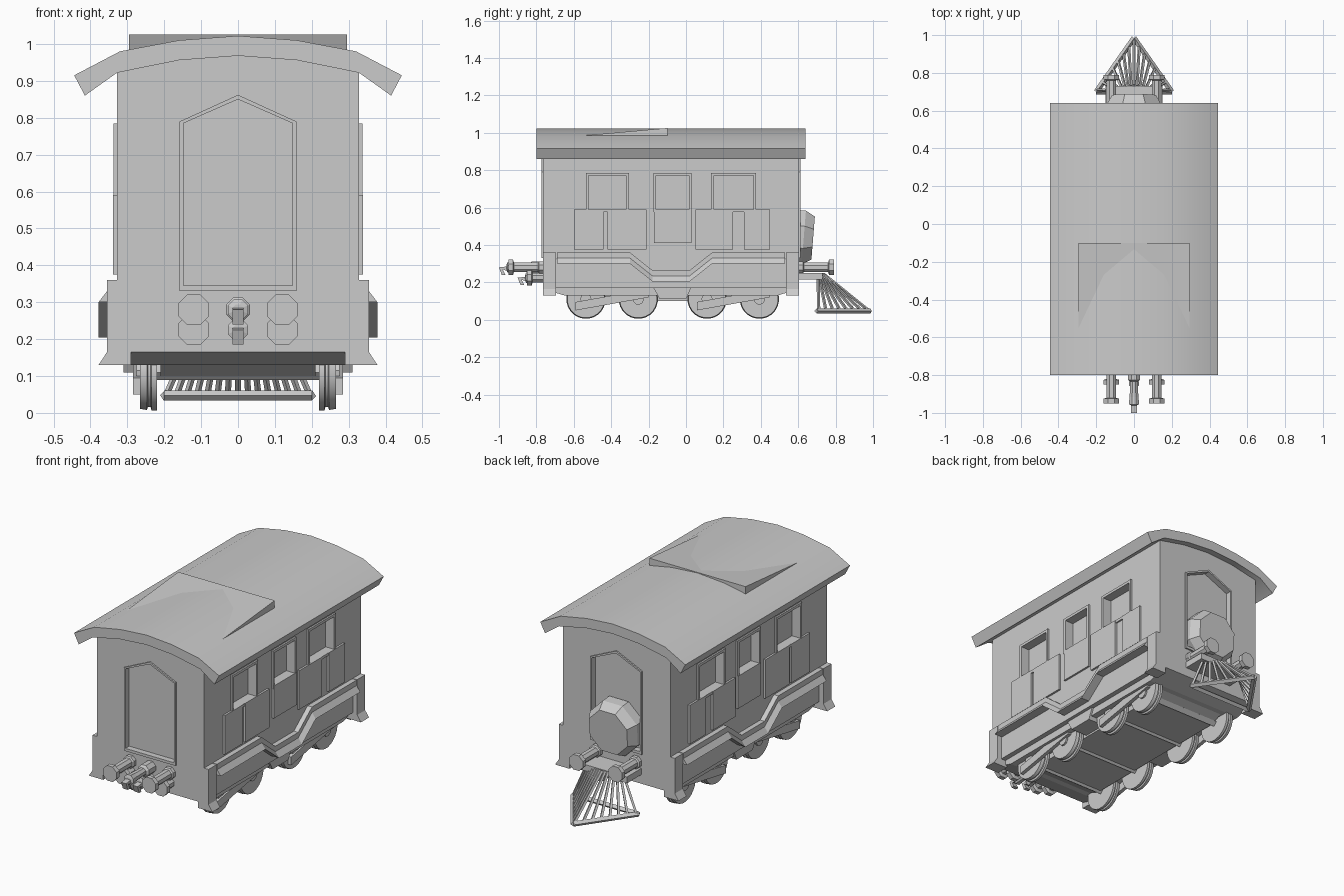
import bpy, bmesh, math
from mathutils import Vector

if "Cube" in bpy.data.objects:
    bpy.data.objects.remove(bpy.data.objects["Cube"])

grey = bpy.data.materials.new("plain grey")
grey.use_nodes = True
grey.diffuse_color = (0.6, 0.6, 0.6, 1)
grey.node_tree.nodes["Principled BSDF"].inputs["Base Color"].default_value = grey.diffuse_color


def finish(name, bm, smooth=False):
    bmesh.ops.recalc_face_normals(bm, faces=bm.faces)
    mesh = bpy.data.meshes.new(name)
    bm.to_mesh(mesh)
    bm.free()
    mesh.materials.append(grey)
    ob = bpy.data.objects.new(name, mesh)
    bpy.context.collection.objects.link(ob)
    if smooth:
        bpy.ops.object.select_all(action='DESELECT')
        ob.select_set(True)
        bpy.context.view_layer.objects.active = ob
        bpy.ops.object.shade_smooth_by_angle(angle=math.radians(35))
    return ob


def loft(name, rings, smooth=False):
    """Closed skin through a list of equal rings, capped at both ends."""
    bm = bmesh.new()
    loops = [[bm.verts.new(p) for p in ring] for ring in rings]
    n = len(loops[0])
    for a, b in zip(loops, loops[1:]):
        for i in range(n):
            j = (i + 1) % n
            bm.faces.new((a[i], a[j], b[j], b[i]))
    bm.faces.new(loops[0])
    bm.faces.new(loops[-1])
    return finish(name, bm, smooth)


def along_y(name, outline, y0, y1, smooth=False):
    return loft(name, [[(x, y, z) for x, z in outline] for y in (y0, y1)], smooth)


def along_x(name, outline, x0, x1):
    return loft(name, [[(x, y, z) for y, z in outline] for x in (x0, x1)])


def box(name, x0, x1, y0, y1, z0, z1):
    return along_y(name, [(x0, z0), (x1, z0), (x1, z1), (x0, z1)], y0, y1)


def turned(name, base, axis, profile, sides):
    """Lathe (distance, radius) pairs around an axis."""
    axis = Vector(axis).normalized()
    u = axis.orthogonal().normalized()
    v = axis.cross(u)
    angles = [math.tau * (i + 0.5) / sides for i in range(sides)]
    return loft(name, [[Vector(base) + axis * d + (u * math.cos(a) + v * math.sin(a)) * r
                        for a in angles] for d, r in profile], sides > 12)


def bar(name, a, b, width):
    a, b = Vector(a), Vector(b)
    return turned(name, a, b - a, [(0, width * 0.7), ((b - a).length, width * 0.7)], 4)


def cut(target, cutters):
    for c in cutters:
        c.hide_render = True
        mod = target.modifiers.new("opening", 'BOOLEAN')
        mod.operation, mod.solver, mod.object = 'DIFFERENCE', 'EXACT', c
    bpy.context.view_layer.objects.active = target
    for mod in list(target.modifiers):
        bpy.ops.object.modifier_apply(modifier=mod.name)


def mirrored(half):
    """Complete an outline whose first half has x > 0."""
    return half + [(-x, z) for x, z in reversed(half) if x > 0]


FRONT, BACK = -0.765, 0.605

# Carriage body and arched roof
body = along_y("carriage_body", mirrored([(0.328, 0.17), (0.328, 0.93), (0.16, 0.965), (0, 0.975)]), FRONT, BACK)
top = [(0.444, 0.915), (0.32, 0.98), (0.16, 1.01), (0, 1.022)]
under = [(0.415, 0.86), (0.328, 0.922), (0.16, 0.956), (0, 0.968)]
outline = top + [(-x, z) for x, z in top[-2::-1]] + [(-x, z) for x, z in under] + under[-2::-1]
along_y("roof", outline, -0.80, 0.64, True)
along_x("roof_hatch", [(-0.10, 0.96), (-0.10, 1.025), (-0.55, 0.985), (-0.55, 0.96)], -0.295, 0.295)

# Windows, their frames and the lower side panels
windows = [(-0.53, -0.31), (-0.17, 0.025), (0.14, 0.37)]
panels = [(-0.60, -0.44), (-0.42, -0.21), (-0.17, 0.03), (0.05, 0.25), (0.31, 0.45)]
cutters = []
for s in (1, -1):
    for y0, y1 in windows:
        c = box("window_cutter", s * 0.285, s * 0.4, y0 + 0.01, y1 - 0.01, 0.59, 0.77)
        frame = box("window_frame", s * 0.32, s * 0.337, y0 - 0.005, y1 + 0.005, 0.575, 0.785)
        cut(frame, [c])
        cutters.append(c)
    for i, (y0, y1) in enumerate(panels):
        low = 0.41 if i == 2 else 0.375
        box("side_panel", s * 0.32, s * 0.339, y0, y1, low, 0.59)

# Pointed end doors
def door(w, low, shoulder, tip):
    return mirrored([(w, low), (w, shoulder), (0, tip)])

for end, out in ((FRONT, -1), (BACK, 1)):
    c = along_y("door_cutter", door(0.148, 0.345, 0.785, 0.85), end - out * 0.025, end + out * 0.1)
    frame = along_y("door_frame", door(0.158, 0.33, 0.79, 0.862), end - out * 0.01, end + out * 0.008)
    cut(frame, [c])
    cutters.append(c)
cut(body, cutters)
for c in cutters:
    bpy.data.objects.remove(c)

# Underfloor
along_x("underfloor", [(FRONT, 0.18), (FRONT, 0.165), (-0.65, 0.13), (0.49, 0.13), (BACK, 0.165), (BACK, 0.18)], -0.30, 0.30)
along_x("belly", [(-0.64, 0.14), (-0.55, 0.10), (0.39, 0.10), (0.48, 0.14)], -0.21, 0.21)

# Side sills that dip between the wheel sets, with flared lower edges
sill_path = [(-0.69, 0.33), (-0.30, 0.33), (-0.18, 0.235), (0.02, 0.235), (0.14, 0.33), (0.53, 0.33)]
section = [(0.31, 0.03), (0.355, 0.03), (0.355, 0), (0.378, -0.03), (0.31, -0.03)]
post_section = [(0.29, 0.195), (0.355, 0.195), (0.355, 0), (0.378, -0.035), (0.29, -0.035)]
for s in (1, -1):
    loft("side_sill", [[(s * x, y, z + dz) for x, dz in section] for y, z in sill_path])
    for y0, y1 in ((FRONT, -0.695), (0.535, BACK)):
        loft("corner_post", [[(s * x, y, 0.165 + dz) for x, dz in post_section] for y in (y0, y1)])
    along_x("side_tank", [(-0.19, 0.20), (-0.14, 0.11), (0.0, 0.11), (0.04, 0.20)], s * 0.2, s * 0.31)

# Wheel sets with frames and side rods
wheel = [(0, 0.105), (0.014, 0.105), (0.017, 0.095), (0.024, 0.095), (0.027, 0.103), (0.045, 0.10)]
for yc in (-0.395, 0.2525):
    for y in (yc - 0.14, yc + 0.14):
        bar("axle", (-0.23, y, 0.11), (0.23, y, 0.11), 0.03)
        for s in (1, -1):
            turned("wheel", (s * 0.22, y, 0.11), (s, 0, 0), wheel, 24)
            turned("wheel_hub", (s * 0.26, y, 0.11), (s, 0, 0), [(0, 0.03), (0.015, 0.03)], 10)
    for s in (1, -1):
        along_x("wheel_set_frame", [(yc - 0.21, 0.19), (yc - 0.14, 0.25), (yc + 0.14, 0.25), (yc + 0.21, 0.19),
                                    (yc + 0.11, 0.21), (yc - 0.11, 0.21)], s * 0.25, s * 0.315)
        along_x("side_rod", [(yc - 0.195, 0.05), (yc + 0.195, 0.12), (yc + 0.195, 0.165), (yc - 0.195, 0.095)],
                s * 0.265, s * 0.285)

# Buffers and couplers; the front carries a second, lower set
buffer_shape = [(0, 0.035), (0.02, 0.035), (0.025, 0.027), (0.155, 0.027), (0.16, 0.045), (0.185, 0.045)]
coupler_shape = [(0, 0.035), (0.06, 0.035), (0.07, 0.022), (0.15, 0.025), (0.19, 0.03), (0.195, 0.015)]
hook = [(0.19, 0.005), (0.235, 0.0), (0.22, -0.04), (0.2, -0.04), (0.215, -0.01), (0.19, -0.02)]
for y, z, out in ((FRONT, 0.28, -1), (FRONT + 0.1, 0.225, -1), (BACK, 0.28, 1)):
    for x in (-0.12, 0.12):
        turned("buffer", (x, y, z), (0, out, 0), buffer_shape, 8)
    if out < 0:
        turned("coupler", (0, y, z), (0, out, 0), coupler_shape, 8)
        along_x("coupler_hook", [(y - d, z + h) for d, h in hook], -0.015, 0.015)

# Round end drum
turned("end_drum", (0, BACK - 0.03, 0.445), (0, 1, -0.08), [(0, 0.155), (0.055, 0.155), (0.105, 0.125)], 8)

# Track guard: triangular foot and fanned slats
box("guard_mount", -0.15, 0.15, 0.59, 0.73, 0.215, 0.25)
tip, foot_z = (0, 0.985, 0.047), 0.047
bar("guard_foot", (-0.2, 0.70, foot_z), (0.2, 0.70, foot_z), 0.02)
for s in (1, -1):
    bar("guard_foot", (s * 0.2, 0.70, foot_z), tip, 0.02)
    for i in range(8):
        t = i / 7
        bar("guard_slat", (s * 0.11 * t, 0.735 - 0.03 * t, 0.245), (s * 0.195 * t, 0.98 - 0.27 * t, foot_z), 0.012)
